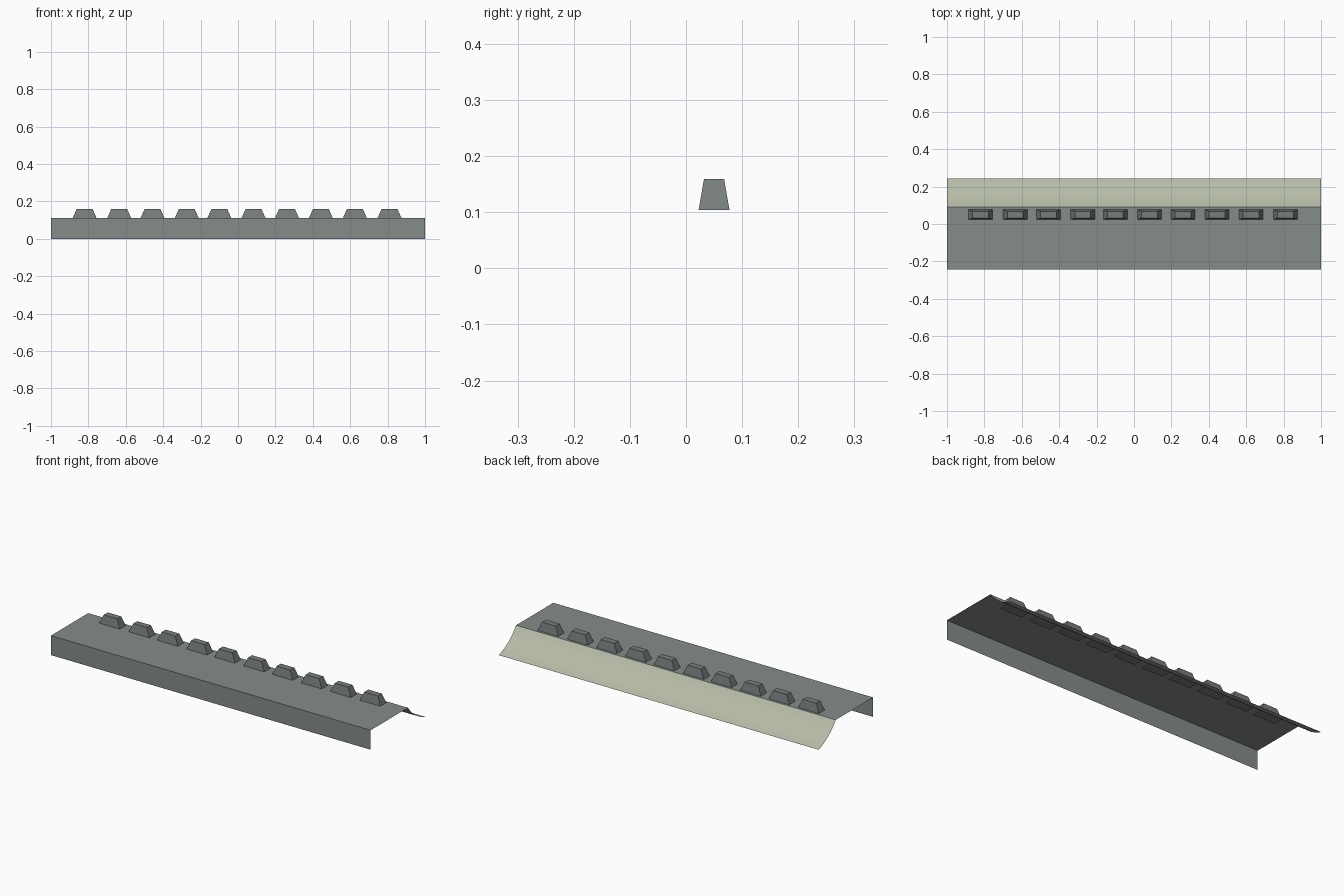
import bpy, bmesh
from mathutils import Vector

if "Cube" in bpy.data.objects:
    bpy.data.objects.remove(bpy.data.objects["Cube"])


def material(name, rgb):
    m = bpy.data.materials.new(name)
    m.diffuse_color = (*rgb, 1)
    m.use_nodes = True
    m.node_tree.nodes["Principled BSDF"].inputs["Base Color"].default_value = m.diffuse_color
    return m


concrete = material("grey concrete", (0.235, 0.265, 0.255))
stone = material("dark grey stone", (0.185, 0.205, 0.205))
grass = material("pale olive", (0.47, 0.50, 0.39))


def finish(name, bm, mat, smooth=False):
    me = bpy.data.meshes.new(name)
    bm.to_mesh(me)
    bm.free()
    me.materials.append(mat)
    for p in me.polygons:
        p.use_smooth = smooth
    ob = bpy.data.objects.new(name, me)
    bpy.context.collection.objects.link(ob)
    return ob


def sheet(name, profile, mat, smooth=False):
    """Open strip: a (y, z) profile swept along x, normals up/outward."""
    bm = bmesh.new()
    rows = [[bm.verts.new((x, y, z)) for x in (-1, 1)] for y, z in profile]
    for a, b in zip(rows, rows[1:]):
        bm.faces.new((a[0], a[1], b[1], b[0]))
    return finish(name, bm, mat, smooth)


FRONT, CREASE, BACK, TOP = -0.243, 0.09, 0.244, 0.11

# Front wall and flat top
sheet("wall_and_walkway", [(FRONT, 0), (FRONT, TOP), (CREASE, TOP)], concrete)

# Concave slope down to the back
p0, p1, p2 = Vector((CREASE, TOP)), Vector((CREASE + 0.059, TOP - 0.081)), Vector((BACK, 0))
curve = []
for i in range(9):
    t = i / 8
    curve.append((1 - t) ** 2 * p0 + 2 * t * (1 - t) * p1 + t * t * p2)
sheet("back_slope", curve, grass, smooth=True)


# Row of tapered blocks, slightly sunk into the top
def block(name, cx):
    bm = bmesh.new()
    bmesh.ops.create_cube(bm, size=1)
    for v in bm.verts:
        upper = v.co.z > 0
        v.co.x = cx + v.co.x * (0.085 if upper else 0.134)
        v.co.y = 0.05 + v.co.y * (0.036 if upper else 0.055)
        v.co.z = 0.159 if upper else 0.104
    return finish(name, bm, stone)


centres = (-0.82, -0.635, -0.457, -0.274, -0.10, 0.083, 0.262, 0.443, 0.625, 0.81)
for i, cx in enumerate(centres):
    block(f"parapet_block_{i + 1}", cx)
